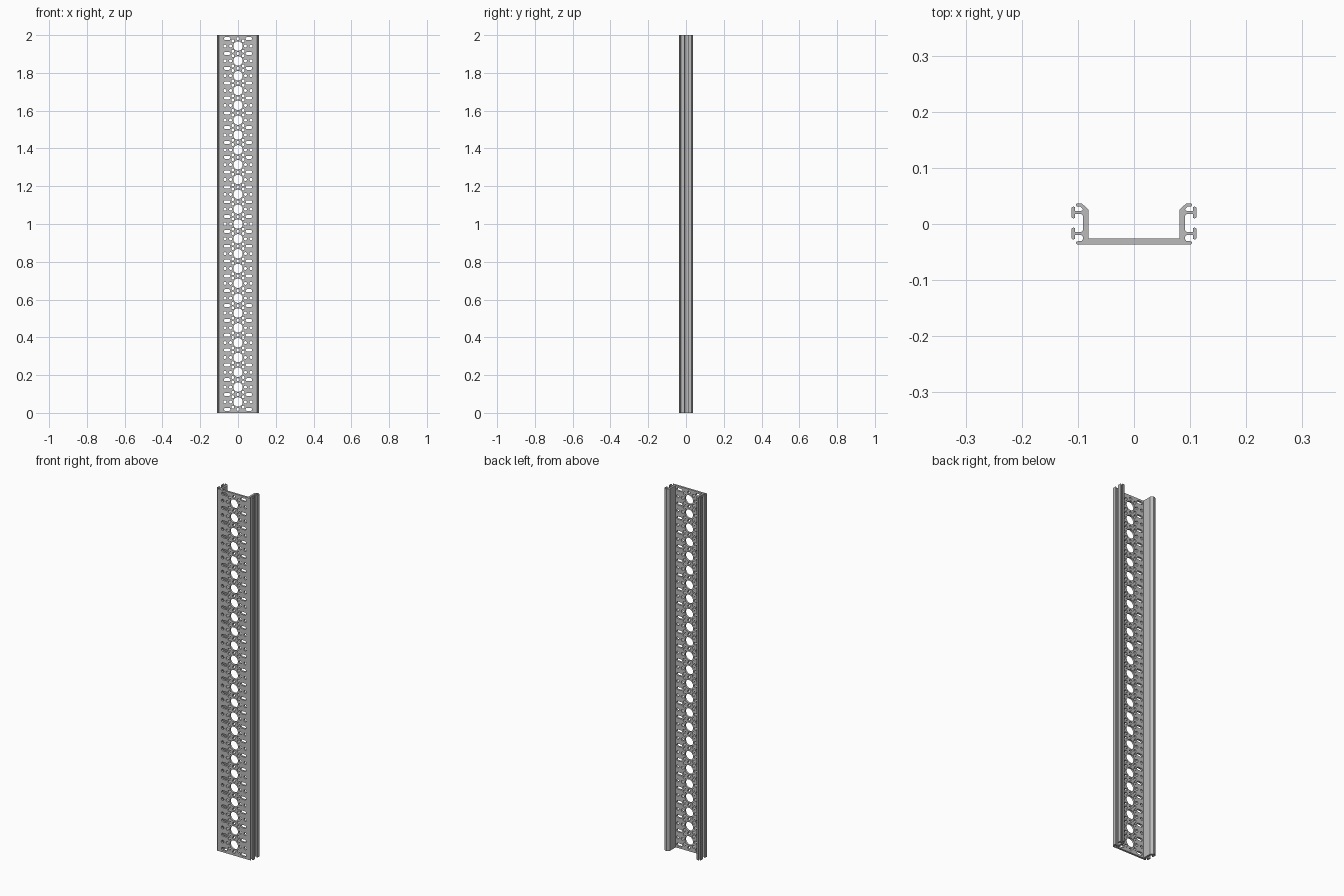
import bpy, bmesh, math

old = bpy.data.objects.get("Cube")
if old:
    bpy.data.objects.remove(old, do_unlink=True)

metal = bpy.data.materials.new("aluminium grey")
metal.use_nodes = True
grey = (0.5, 0.5, 0.5, 1)
metal.diffuse_color = grey
metal.node_tree.nodes["Principled BSDF"].inputs["Base Color"].default_value = grey


def extruded(name, loops, depth, location, tilt=0.0):
    """Fill the outline and its holes, give it thickness, and turn it into a mesh."""
    curve = bpy.data.curves.new(name, "CURVE")
    curve.dimensions = "2D"
    curve.fill_mode = "BOTH"
    curve.extrude = depth / 2
    for loop in loops:
        spline = curve.splines.new("POLY")
        spline.points.add(len(loop) - 1)
        for point, (x, y) in zip(spline.points, loop):
            point.co = (x, y, 0, 1)
        spline.use_cyclic_u = True
    helper = bpy.data.objects.new(name + " outline", curve)
    bpy.context.collection.objects.link(helper)
    graph = bpy.context.evaluated_depsgraph_get()
    mesh = bpy.data.meshes.new_from_object(helper.evaluated_get(graph))
    bpy.data.objects.remove(helper, do_unlink=True)
    bm = bmesh.new()
    bm.from_mesh(mesh)
    bmesh.ops.remove_doubles(bm, verts=bm.verts, dist=0.00002)
    bmesh.ops.recalc_face_normals(bm, faces=bm.faces)
    bm.to_mesh(mesh)
    bm.free()
    mesh.materials.clear()
    mesh.materials.append(metal)
    obj = bpy.data.objects.new(name, mesh)
    bpy.context.collection.objects.link(obj)
    obj.location = location
    obj.rotation_euler.x = tilt
    bpy.ops.object.select_all(action="DESELECT")
    obj.select_set(True)
    bpy.context.view_layer.objects.active = obj
    bpy.ops.object.shade_smooth_by_angle(angle=math.radians(28))
    return obj


def slot(x, z, radius, stretch=0.0, sides=16):
    """Round hole, or a rounded slot when stretched sideways."""
    points = []
    for i in range(sides):
        a = 2 * math.pi * (i + 0.5) / sides
        shift = math.copysign(stretch, math.cos(a))
        points.append((x + shift + radius * math.cos(a), z + radius * math.sin(a)))
    return points


# Perforated web plate
LENGTH, WEB, COUNT, PITCH, SMALL = 2.0, 0.081, 25, 0.0785, 0.008
first = (LENGTH - (COUNT - 1) * PITCH) / 2
loops = [[(-WEB, 0), (WEB, 0), (WEB, LENGTH), (-WEB, LENGTH)]]
for i in range(COUNT):
    z = first + i * PITCH
    loops.append(slot(0, z, 0.025, sides=32))
    for k in range(8):
        if k not in (2, 6):
            a = k * math.pi / 4
            loops.append(slot(PITCH / 2 * math.cos(a), z + PITCH / 2 * math.sin(a), SMALL))
    for side in (-1, 1):
        loops.append(slot(side * 0.069, z, SMALL))
for i in range(COUNT + 1):
    z = first + (i - 0.5) * PITCH
    loops.append(slot(0, z, SMALL))
    for side in (-1, 1):
        loops.append(slot(side * 0.058, z, SMALL, 0.0095))
extruded("web_plate", loops, 0.011, (0, -0.031, 0), math.pi / 2)


# Side rails: wall, two T-shaped ribs, bottom lip and flared top lip
def tee(y):
    half = [(0.091, 0.0055), (0.094, 0.003), (0.1055, 0.003),
            (0.1055, 0.0095), (0.108, 0.011), (0.111, 0.009)]
    return [(x, y - d) for x, d in half] + [(x, y + d) for x, d in reversed(half)]


profile = [(WEB, -0.0365), (0.101, -0.0365), (0.104, -0.034), (0.102, -0.031),
           (0.093, -0.030), (0.091, -0.027)]
profile += tee(-0.017) + tee(0.0205)
profile += [(0.0915, 0.027), (0.096, 0.0315), (0.102, 0.0315), (0.104, 0.034),
            (0.102, 0.0365), (0.093, 0.0365), (WEB, 0.0255)]
for side, name in ((1, "left_rail"), (-1, "right_rail")):
    extruded(name, [[(side * x, y) for x, y in profile]], LENGTH, (0, 0, LENGTH / 2))
